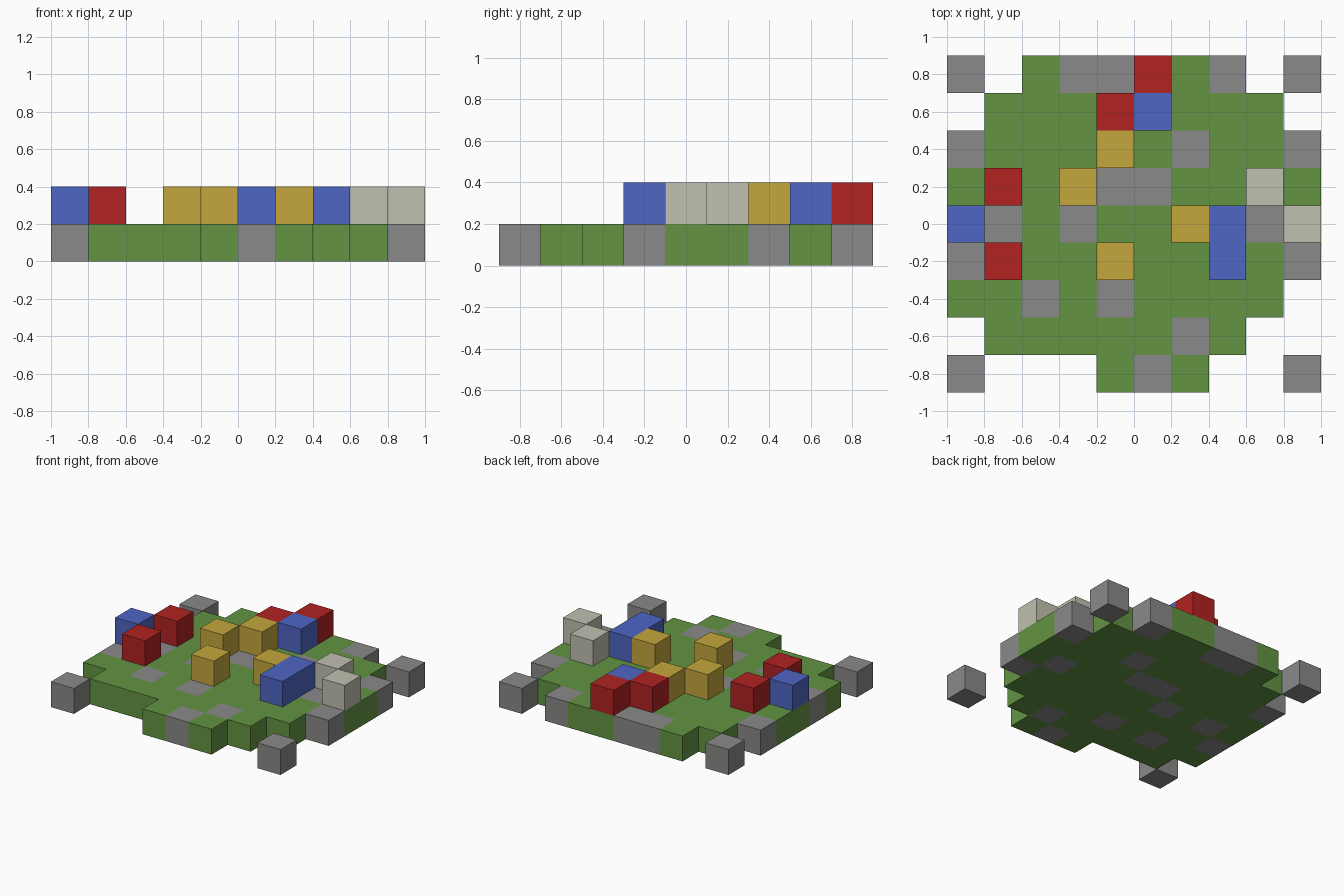
import bpy
import bmesh

if "Cube" in bpy.data.objects:
    bpy.data.objects.remove(bpy.data.objects["Cube"], do_unlink=True)

CELL = 0.2

# Plan of the model, back row first.
# g grass, s stone; blocks standing on grass: r red, b blue, y yellow, c cream
PLAN = [
    "s.gssrgs.s",
    ".gggrbggg.",
    "sgggygsggs",
    "grgyssggcg",
    "bsgsggybsc",
    "srggyggbgs",
    "ggsgsgggg.",
    ".gggggsg..",
    "s...gsg..s",
]


def linear(v):
    v /= 255
    return v / 12.92 if v <= 0.04045 else ((v + 0.055) / 1.055) ** 2.4


def material(name, *rgb):
    colour = [linear(v) for v in rgb] + [1.0]
    mat = bpy.data.materials.new(name)
    mat.use_nodes = True
    mat.diffuse_color = colour
    shader = mat.node_tree.nodes["Principled BSDF"]
    shader.inputs["Base Color"].default_value = colour
    shader.inputs["Roughness"].default_value = 0.9
    return mat


MATS = {
    "g": material("grass green", 99, 148, 66),
    "s": material("stone grey", 137, 138, 136),
    "r": material("red", 178, 34, 34),
    "b": material("blue", 78, 102, 196),
    "y": material("yellow", 196, 167, 60),
    "c": material("cream", 192, 192, 176),
}


def build_cells(name, cells, z, mats):
    """Join square cells into one shell; cells maps (column, row) to a material index."""
    bm = bmesh.new()

    def quad(points, index):
        face = bm.faces.new([bm.verts.new(p) for p in points])
        face.material_index = index

    top = z + CELL
    for (col, row), index in cells.items():
        x0 = (col - len(PLAN[0]) / 2) * CELL
        y0 = (len(PLAN) / 2 - row - 1) * CELL
        x1, y1 = x0 + CELL, y0 + CELL
        ring = [(x0, y0), (x1, y0), (x1, y1), (x0, y1)]
        quad([(x, y, top) for x, y in ring], index)
        quad([(x, y, z) for x, y in reversed(ring)], index)
        # Outer walls only, in the order front, left, back, right
        for i, (dc, dr) in enumerate([(0, 1), (1, 0), (0, -1), (-1, 0)]):
            if (col + dc, row + dr) not in cells:
                a, b = ring[i], ring[(i + 1) % 4]
                quad([(*a, z), (*b, z), (*b, top), (*a, top)], index)
    bmesh.ops.remove_doubles(bm, verts=bm.verts, dist=0.001)
    mesh = bpy.data.meshes.new(name)
    bm.to_mesh(mesh)
    bm.free()
    for mat in mats:
        mesh.materials.append(mat)
    obj = bpy.data.objects.new(name, mesh)
    bpy.context.collection.objects.link(obj)


grid = {(c, r): ch for r, line in enumerate(PLAN)
        for c, ch in enumerate(line) if ch != "."}
last_col, last_row = len(PLAN[0]) - 1, len(PLAN) - 1
corners = [cell for cell in grid
           if cell[0] in (0, last_col) and cell[1] in (0, last_row)]

# Ground slab with stone patches
build_cells("ground", {cell: int(ch == "s") for cell, ch in grid.items()
                       if cell not in corners},
            0, [MATS["g"], MATS["s"]])

# Loose stone cubes at the four corners
for col, row in corners:
    name = ("back" if row == 0 else "front") + ("_right" if col == 0 else "_left")
    build_cells(name + "_corner_stone", {(col, row): 0}, 0, [MATS["s"]])

# Coloured blocks standing on the ground
for key, name in {"r": "red_blocks", "b": "blue_blocks",
                  "y": "yellow_blocks", "c": "cream_blocks"}.items():
    build_cells(name, {cell: 0 for cell, ch in grid.items() if ch == key},
                CELL, [MATS[key]])
